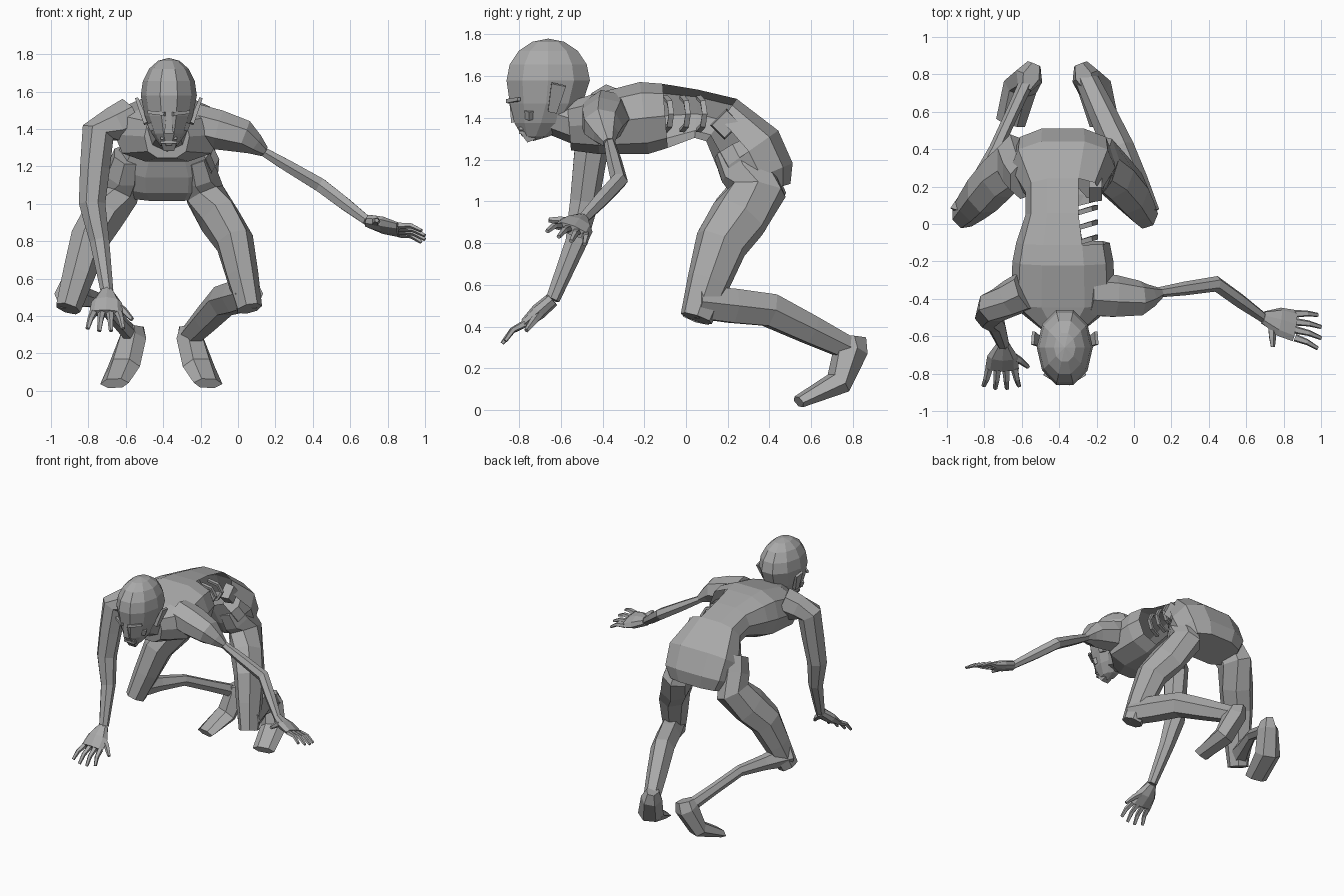
import bpy
import bmesh
from math import cos, sin, pi, copysign
from mathutils import Matrix, Vector

if "Cube" in bpy.data.objects:
    bpy.data.objects.remove(bpy.data.objects["Cube"], do_unlink=True)

GREY = (.4, .4, .4, 1)
skin = bpy.data.materials.new("grey_skin")
skin.use_nodes = True
skin.diffuse_color = GREY
skin.node_tree.nodes["Principled BSDF"].inputs["Base Color"].default_value = GREY

X, Y, Z = Vector((1, 0, 0)), Vector((0, 1, 0)), Vector((0, 0, 1))


def finish(name, bm):
    """Turn a bmesh into a flat shaded object."""
    mesh = bpy.data.meshes.new(name)
    bm.to_mesh(mesh)
    bm.free()
    mesh.materials.append(skin)
    bpy.context.collection.objects.link(bpy.data.objects.new(name, mesh))


def loft(name, stations, side, sides=6, square=1, cut=None):
    """Skin closed rings given as (centre, half width, half depth)."""
    bm = bmesh.new()
    rings = []
    last = len(stations) - 1
    for index, (centre, width, depth) in enumerate(stations):
        ahead = stations[min(index + 1, last)][0]
        behind = stations[max(index - 1, 0)][0]
        along = (ahead - behind).normalized()
        across = (side - along * side.dot(along)).normalized()
        out = along.cross(across)
        ring = []
        for corner in range(sides):
            angle = 2 * pi * (corner + (sides == 4) / 2) / sides
            c, s = cos(angle), sin(angle)
            ring.append(bm.verts.new(
                centre + across * width * copysign(abs(c) ** square, c)
                + out * depth * copysign(abs(s) ** square, s)))
        rings.append(ring)
    for near, far in zip(rings, rings[1:]):
        for corner in range(sides):
            after = (corner + 1) % sides
            bm.faces.new((near[corner], near[after], far[after], far[corner]))
    bm.faces.new(rings[0])
    bm.faces.new(rings[-1])
    bmesh.ops.recalc_face_normals(bm, faces=bm.faces)
    if cut:
        opened = [face for face in bm.faces if cut(face.calc_center_median())]
        bmesh.ops.delete(bm, geom=opened, context='FACES')
    finish(name, bm)


def tube(name, joints, side, start, end, bulge=0, steps=2, sides=6):
    """Taper from one (width, depth) to another through the joints."""
    joints = [Vector(joint) for joint in joints]
    total = (len(joints) - 1) * steps
    start, end = Vector(start), Vector(end)
    stations = []
    for step in range(total + 1):
        bone = min(step // steps, len(joints) - 2)
        centre = joints[bone].lerp(joints[bone + 1], step / steps - bone)
        size = start.lerp(end, step / total) * (1 + bulge * sin(pi * step / total))
        stations.append((centre, size.x, size.y))
    loft(name, stations, side, sides)


# Torso: y, z, half width and half depth along the spine, left flank torn open
SPINE_X = -.38
spine = [(-.56, 1.36, .12, .12), (-.43, 1.37, .28, .15), (-.2, 1.4, .27, .18),
         (-.1, 1.41, .25, .16), (.05, 1.42, .2, .12), (.17, 1.39, .2, .13),
         (.3, 1.24, .28, .18), (.36, 1.12, .27, .17), (.38, 1.05, .22, .13)]
loft("torso", [(Vector((SPINE_X, y, z)), width, depth) for y, z, width, depth in spine],
     X, sides=10, square=.75,
     cut=lambda c: c.x > SPINE_X + .02 and -.1 < c.y < .2 and c.z > 1.27)

# Ribs arching through the wound, and the torn hip edge
THIN = (.012, .012)
for number in range(3):
    root = Vector((-.3, number * .08 - .1, 1.42))
    arch = [root + X * .1 * cos(angle) + Z * .08 * sin(angle) + Y * .03 * cos(angle)
            for angle in (pi / 2, pi / 4, 0, -pi / 4, -pi / 2)]
    tube(f"rib_{number}", arch, Y, (.018, .012), (.018, .012), steps=1, sides=4)
tube("hip_stump", [(-.24, .19, 1.37), (-.17, .19, 1.37)], Y + Z, (.08, .07), (.07, .06), sides=4)

# Head: a faceted ball drawn down and forward into a narrow jaw
skull = Vector((-.37, -.66, 1.58))
bm = bmesh.new()
bmesh.ops.create_uvsphere(bm, u_segments=10, v_segments=8, radius=1,
                          matrix=Matrix.Rotation(pi / 10, 4, 'Z'))
for vert in bm.verts:
    drop = max(0, -vert.co.z)
    x = vert.co.x * .15 * (1 - drop * .2)
    y = vert.co.y * .21 * (1 - drop * .15) - drop * drop * .07
    vert.co = skull + Vector((x, y, vert.co.z * (.29 if drop else .2)))
finish("head", bm)
tube("neck", [skull - Z * .15, (SPINE_X, -.46, 1.37)], X, (.085, .1), (.13, .12), sides=8)


def feature(name, start, end, size, tip, side=X):
    """A small four sided piece placed relative to the skull centre."""
    tube(name, [skull + Vector(start), skull + Vector(end)], side, size, tip, steps=1, sides=4)


feature("nose", (0, -.18, -.09), (0, -.16, -.2), (.015, .01), (.035, .025))
feature("chin", (0, -.1, -.24), (0, -.08, -.29), (.06, .05), (.04, .03))
for level in (-.23, -.25):
    feature("lip", (-.045, -.13, level), (.045, -.13, level), (.015, .01), (.015, .01), Y)
for sign, label in ((1, "left"), (-1, "right")):
    feature(label + "_brow", (sign * .02, -.19, -.1), (sign * .11, -.14, -.09),
            (.02, .014), THIN, Y)
    feature(label + "_cheek", (sign * .05, -.12, -.15), (sign * .1, -.08, -.17),
            (.03, .03), (.02, .03), Y)
    feature(label + "_ear", (sign * .12, .02, -.15), (sign * .17, .05, -.02),
            (.03, .02), (.05, .012), Y)


# Legs: one crouching pose mirrored across the hips, the right calf wasted thin
def leg(label, sign, knee_x, calf, swell):
    def pose(*joints):
        return [((x + .41) * sign - .41, y, z) for x, y, z in joints]

    lateral = Vector((sign, .4, 0))
    tube(label + "_thigh",
         pose((-.23, .23, 1.26), (-.18, .34, 1.05), (-.02, .17, .8), (knee_x, .05, .44)),
         X, (.08, .11), (.07, .08), .5, sides=7)
    ankle = (-.26, .79, .29)
    tube(label + "_shin", pose((knee_x, .05, .52), (-.08, .4, .48), ankle),
         lateral, (.08, .09), calf, swell)
    tube(label + "_foot", pose((-.27, .79, .35), ankle, (-.21, .73, .13), (-.16, .54, .04)),
         lateral, (.045, .08), (.08, .03), .4, steps=1)


leg("left", 1, .06, (.06, .06), .2)
leg("right", -1, .09, (.04, .05), -.4)

# Arms
right_wrist, left_wrist = Vector((-.7, -.64, .53)), Vector((.69, -.5, .91))
tube("right_arm", [(-.58, -.36, 1.46), (-.75, -.44, 1.38), (-.78, -.49, 1),
                   (-.74, -.53, .8), right_wrist],
     Y, (.11, .11), (.035, .035), sides=7)
tube("left_shoulder", [(-.24, -.38, 1.43), (.03, -.4, 1.36), (.14, -.37, 1.28)],
     Y, (.12, .11), (.03, .03), .3, sides=7)
tube("left_arm", [(.1, -.37, 1.3), (.44, -.32, 1.1), left_wrist],
     Y, (.025, .025), (.028, .028), .6)


# Hands: a palm, four fanned fingers with bent joints, and a thumb
def hand(label, wrist, reach, spread, thumb_reach):
    reach = Vector(reach)
    up = reach.cross(spread).normalized()
    up *= copysign(1, up.z)
    knuckles = wrist + reach * .55
    tube(label + "_palm", [wrist, knuckles], spread, (.035, .035), (.09, .025), .3, sides=8)
    for finger in range(4):
        offset = finger - 1.5
        base = knuckles + spread * offset * .045
        tip = base + reach * (.48 - abs(offset) * .06) + spread * offset * .018
        tube(f"{label}_finger_{finger}", [base, base.lerp(tip, .5) + up * .015, tip],
             spread, (.022, .019), (.012, .01), steps=1, sides=5)
    root = wrist + reach * .15
    tip = wrist + reach * thumb_reach - spread * .14 - up * .03
    tube(label + "_thumb", [root, root.lerp(tip, .6) - spread * .01, tip],
         up, (.028, .028), THIN, steps=1, sides=5)


hand("left", left_wrist, (.31, -.08, -.09), (Y - Z * .35).normalized(), .2)
hand("right", right_wrist, (-.01, -.24, -.21), -X, .6)
